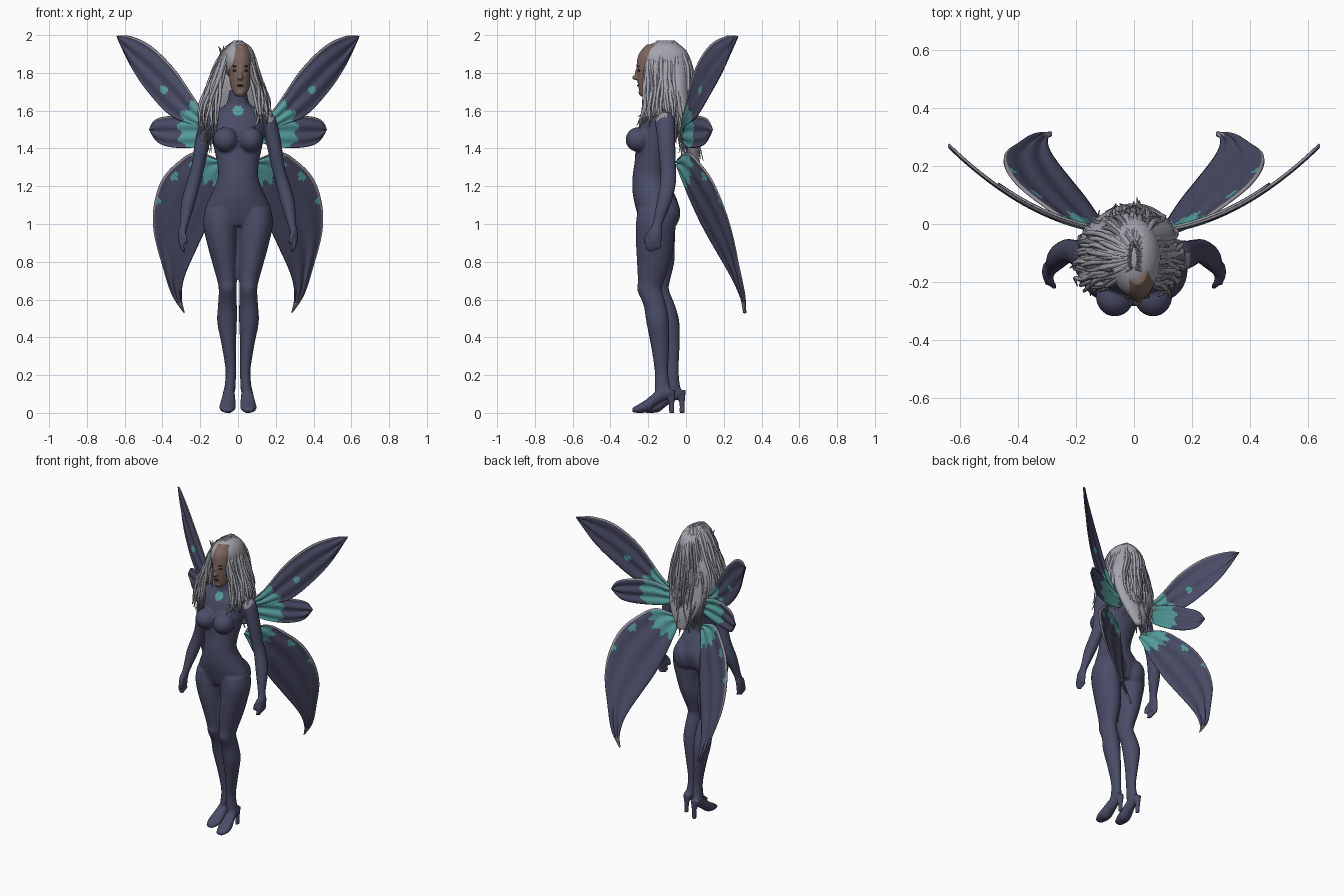
import bpy, bmesh, math, random
from mathutils import Matrix, Vector

random.seed(4)
if "Cube" in bpy.data.objects:
    bpy.data.objects.remove(bpy.data.objects["Cube"])


def material(name, r, g, b):
    mat = bpy.data.materials.new(name)
    mat.use_nodes = True
    mat.diffuse_color = (r, g, b, 1)
    shader = next(n for n in mat.node_tree.nodes if n.type == 'BSDF_PRINCIPLED')
    shader.inputs["Base Color"].default_value = (r, g, b, 1)
    shader.inputs["Roughness"].default_value = 0.7
    return mat


NAVY = material("dusk blue", .068, .073, .135)
TEAL = material("teal", .09, .34, .34)
HAIR = material("silver hair", .37, .37, .42)
SHADE = material("ash hair", .2, .2, .23)
GREY = material("pale grey", .30, .28, .32)
SKIN = material("brown skin", .21, .135, .11)
DARK = material("dark brown", .04, .025, .025)


def spline(points, steps):
    """Smooth curve through points of any dimension."""
    out, last = [], len(points) - 1
    for k in range(steps + 1):
        f = k / steps * last
        i = min(int(f), last - 1)
        t = f - i
        near = (points[max(i - 1, 0)], points[i], points[i + 1], points[min(i + 2, last)])
        out.append([b + .5 * t * (c - a + t * (2 * a - 5 * b + 4 * c - d + t * (3 * (b - c) + d - a)))
                    for a, b, c, d in zip(*near)])
    return out


def loft(bm, rings, along_y=False, sides=24):
    """Closed skin over elliptic rings (x, y, z, radius, second radius)."""
    loops = []
    for x, y, z, r, q in spline(rings, 5 * len(rings)):
        loop = []
        for k in range(sides):
            a = math.tau * k / sides
            u, v = r * math.cos(a), q * math.sin(a)
            loop.append(bm.verts.new((x + u, y, z + v) if along_y else (x + u, y + v, z)))
        loops.append(loop)
    for low, high in zip(loops, loops[1:]):
        for k in range(sides):
            n = (k + 1) % sides
            bm.faces.new((low[k], low[n], high[n], high[k]))
    bm.faces.new(loops[0])
    bm.faces.new(loops[-1])


def ball(bm, centre, size):
    m = Matrix.Translation(centre) @ Matrix.Diagonal((*size, 1))
    bmesh.ops.create_uvsphere(bm, u_segments=28, v_segments=18, radius=1, matrix=m)


def finish(name, bm, mats, voxel=0):
    """Make the object; a voxel size fuses its overlapping volumes."""
    bmesh.ops.recalc_face_normals(bm, faces=bm.faces[:])
    mesh = bpy.data.meshes.new(name)
    bm.to_mesh(mesh)
    bm.free()
    obj = bpy.data.objects.new(name, mesh)
    bpy.context.scene.collection.objects.link(obj)
    if voxel:
        fuse = obj.modifiers.new("fuse", 'REMESH')
        fuse.mode, fuse.voxel_size = 'VOXEL', voxel
        soften = obj.modifiers.new("soften", 'SMOOTH')
        soften.iterations = 3
        ready = obj.evaluated_get(bpy.context.evaluated_depsgraph_get())
        fused = bpy.data.meshes.new_from_object(ready)
        obj.modifiers.clear()
        obj.data = fused
        obj.data.materials.clear()
    for mat in mats:
        obj.data.materials.append(mat)
    obj.data.shade_smooth()
    return obj


# Torso, with bust and seat
bm = bmesh.new()
torso = [(.99, -.23, -.07, .11), (1.03, -.25, -.05, .175), (1.1, -.27, -.04, .168),
         (1.17, -.283, -.065, .135), (1.25, -.283, -.1, .107), (1.33, -.272, -.09, .112),
         (1.42, -.265, -.06, .13), (1.5, -.25, -.035, .142), (1.57, -.225, -.035, .145),
         (1.61, -.2, -.045, .1), (1.64, -.19, -.06, .06), (1.71, -.195, -.09, .046)]
loft(bm, [(0, (f + b) / 2, z, w, (b - f) / 2) for z, f, b, w in torso], sides=40)

LEG = [(.09, -.155, 1.08, .085, .1), (.095, -.16, 1, .09, .105), (.085, -.165, .9, .08, .1),
       (.07, -.17, .8, .068, .09), (.058, -.185, .7, .052, .07), (.055, -.192, .65, .047, .066),
       (.056, -.165, .57, .05, .06), (.058, -.15, .48, .052, .06), (.048, -.137, .35, .037, .048),
       (.038, -.13, .22, .028, .036), (.044, -.125, .12, .03, .042)]
FOOT = [(.048, -.085, .11, .026, .03), (.048, -.12, .105, .03, .045), (.05, -.16, .075, .036, .04),
        (.054, -.2, .042, .042, .038), (.056, -.24, .026, .042, .026), (.056, -.285, .014, .024, .013)]
HEEL = [(.048, -.08, .12, .025, .025), (.048, -.076, .05, .015, .015), (.048, -.076, 0, .015, .015)]
ARM = [(.145, -.11, 1.6, .025, .03), (.16, -.11, 1.55, .043, .052), (.185, -.105, 1.45, .041, .048),
       (.213, -.095, 1.3, .036, .042), (.235, -.095, 1.22, .037, .042), (.262, -.115, 1.12, .038, .04),
       (.285, -.15, 1, .023, .027), (.297, -.163, .95, .021, .037), (.297, -.17, .9, .018, .037)]

for s in (-1, 1):
    def side(rings, walk=False):
        back = .055 if s < 0 and walk else 0
        return [(s * x, y + back * min(1, max(0, (.95 - z) / .45)), z, r, q) for x, y, z, r, q in rings]

    ball(bm, (s * .066, -.25, 1.447), (.066, .07, .066))
    ball(bm, (s * .075, -.112, 1.06), (.085, .082, .1))
    loft(bm, side(LEG, True))
    loft(bm, side(FOOT, True), along_y=True)
    loft(bm, side(HEEL, True), sides=12)
    loft(bm, side(ARM))
    # Fingers and thumb
    for k in range(4):
        y = -.2 + .021 * k
        tip = .85 + .008 * abs(k - 1)
        loft(bm, side([(.297, y, .92, .011, .01), (.298, y - .004, .885, .011, .01),
                       (.285, y - .008, tip, .009, .009)]), sides=10)
    loft(bm, side([(.29, -.19, .965, .012, .012), (.28, -.212, .93, .011, .011),
                   (.272, -.215, .89, .009, .009)]), sides=10)
suit = finish("bodysuit", bm, [NAVY, TEAL, GREY], .008)
# Throat gem and shoulder patch
for face in suit.data.polygons:
    x, y, z = face.center
    if y < -.1 and math.hypot(x, z - 1.6) < .027:
        face.material_index = 1
    elif y < -.1 and math.hypot(x - .17, z - 1.565) < .024:
        face.material_index = 2

# Head with nose
MID = .012
bm = bmesh.new()
loft(bm, [(MID, -.222, 1.675, .018, .018), (MID, -.205, 1.7, .04, .042), (MID, -.185, 1.74, .053, .07),
          (MID, -.175, 1.79, .06, .085), (MID, -.17, 1.84, .063, .092), (MID, -.165, 1.9, .06, .085),
          (MID, -.16, 1.95, .035, .05)], sides=32)
ball(bm, (MID, -.266, 1.775), (.014, .02, .013))
ball(bm, (MID, -.258, 1.797), (.009, .014, .028))
ball(bm, (MID, -.236, 1.695), (.02, .016, .016))
finish("head", bm, [SKIN], .006)

# Eyes, brows and lips
bm = bmesh.new()
for s in (-1, 1):
    ball(bm, (MID + s * .027, -.248, 1.812), (.013, .008, .006))
    ball(bm, (MID + s * .028, -.252, 1.835), (.016, .006, .0035))
ball(bm, (MID, -.251, 1.733), (.018, .009, .006))
finish("eyes_and_lips", bm, [DARK])

# Hair mass under the locks
bm = bmesh.new()
ball(bm, (.003, -.115, 1.866), (.09, .135, .102))
loft(bm, [(0, -.06, 1.9, .07, .06), (-.005, -.055, 1.82, .11, .075), (-.01, -.04, 1.7, .15, .07),
          (-.01, -.005, 1.55, .14, .05), (0, .03, 1.42, .09, .04), (0, .05, 1.32, .03, .02)])
finish("hair_mass", bm, [HAIR])

# Wavy locks falling from the crown
locks = bpy.data.curves.new("hair_locks", 'CURVE')
locks.dimensions = '3D'
locks.bevel_depth, locks.bevel_resolution = .009, 1
locks.resolution_u, locks.use_fill_caps = 2, True
for mat in (HAIR, SHADE):
    locks.materials.append(mat)
for k in range(260):
    a = random.uniform(.75, math.tau - .75)
    sx, cy = math.sin(a), -math.cos(a)
    back = max(0, cy)
    end = (1.54 if sx > 0 else 1.48) - .15 * back + random.uniform(-.05, .05)
    depth = random.uniform(.88, 1.03)
    wide = 1 if sx < 0 else .93
    levels = [(1.966, .015, .05), (1.945, .055, .085), (1.86, .1, .137), (1.78, .125, .14),
              (1.7, .16, .145), (1.62, .185, .155), (end / 2 + .79, .185 - .03 * back, .17),
              (end, .18 - .09 * back, .18)]
    lock = locks.splines.new('NURBS')
    lock.points.add(len(levels) - 1)
    for n, (point, (z, rx, ry)) in enumerate(zip(lock.points, levels)):
        wave = .005 + .0035 * n
        jx, jy, jz = (random.uniform(-wave, wave) for _ in range(3))
        point.co = (wide * depth * rx * sx + jx - .002 * n, -.115 + depth * ry * cy + jy,
                    z + (jz if n > 1 else 0), 1)
        point.radius = (.7, 1, 1.1, 1.1, 1, .9, .7, .2)[n]
    lock.order_u, lock.use_endpoint_u = 4, True
    lock.material_index = 1 if random.random() < .15 + .3 * back else 0
bpy.context.scene.collection.objects.link(bpy.data.objects.new("hair_locks", locks))

# Small spiked hair clip
bm = bmesh.new()
for k in range(3):
    aim = Vector((-.5 + .4 * k, -.1, 1)).to_track_quat('Z', 'Y').to_matrix().to_4x4()
    bmesh.ops.create_cone(bm, cap_ends=True, segments=6, radius1=.014, radius2=.001, depth=.06,
                          matrix=Matrix.Translation((-.09 + .015 * k, -.16, 1.915)) @ aim)
finish("hair_clip", bm, [SHADE])


# Wings: petals stretched between two edges
def upper_depth(x, z):
    u = x - .18
    return -.01 + .25 * u + .78 * u * u


def lower_depth(x, z):
    t = 1.35 - z
    return .26 * t + .081 * t * t + .513 * (x - .2)


def petal(name, s, edge, inner, depth, root, reach, spots, tip=0):
    bm = bmesh.new()
    rows, across = 64, 24
    grid = []
    for (ax, az), (bx, bz) in zip(spline(edge, rows), spline(inner, rows)):
        row = []
        for j in range(across + 1):
            v = j / across
            x, z = ax + (bx - ax) * v, az + (bz - az) * v
            fold = .005 * math.sin(v * 5 * math.pi)
            row.append(bm.verts.new((s * x, depth(x, z) + fold, z)))
        grid.append(row)
    for i in range(rows):
        for j in range(across):
            face = bm.faces.new((grid[i][j], grid[i][j + 1], grid[i + 1][j + 1], grid[i + 1][j]))
            c = face.calc_center_median()
            x, z = s * c.x, c.z
            angle = math.atan2(z - root[1], x - root[0])
            if j == 0 or z < tip:
                face.material_index = 2
            elif (math.hypot(x - root[0], z - root[1]) < reach + .015 * math.sin(16 * angle)
                  or any(math.hypot(x - p, z - q) < .021 for p, q in spots)):
                face.material_index = 1
    bmesh.ops.remove_doubles(bm, verts=bm.verts[:], dist=.0002)
    obj = finish(name, bm, [NAVY, TEAL, GREY])
    shell = obj.modifiers.new("thickness", 'SOLIDIFY')
    shell.thickness, shell.offset = .007, 0


for s, label in ((-1, "right"), (1, "left")):
    petal(label + "_upper_wing", s,
          [(.1, 1.52), (.2, 1.62), (.33, 1.81), (.46, 1.94), (.57, 1.993), (.64, 1.993)],
          [(.1, 1.48), (.25, 1.53), (.36, 1.575), (.47, 1.69), (.56, 1.82), (.64, 1.993)],
          upper_depth, (.13, 1.5), .18, [(.39, 1.71)])
    petal(label + "_middle_wing", s,
          [(.1, 1.52), (.25, 1.57), (.37, 1.57), (.44, 1.55), (.468, 1.5)],
          [(.1, 1.44), (.2, 1.41), (.33, 1.405), (.42, 1.43), (.468, 1.5)],
          lambda x, z: upper_depth(x, z) + .008, (.13, 1.5), .18, [])
    petal(label + "_lower_wing", s,
          [(.1, 1.34), (.22, 1.38), (.31, 1.335), (.4, 1.24), (.445, 1.1), (.445, .95),
           (.4, .78), (.35, .63), (.285, .53)],
          [(.08, 1.3), (.1, 1.22), (.13, 1.1), (.17, .98), (.22, .87), (.27, .76),
           (.295, .68), (.3, .6), (.285, .53)],
          lower_depth, (.1, 1.36), .15, [(.335, 1.255), (.425, 1.125)], tip=.585)
